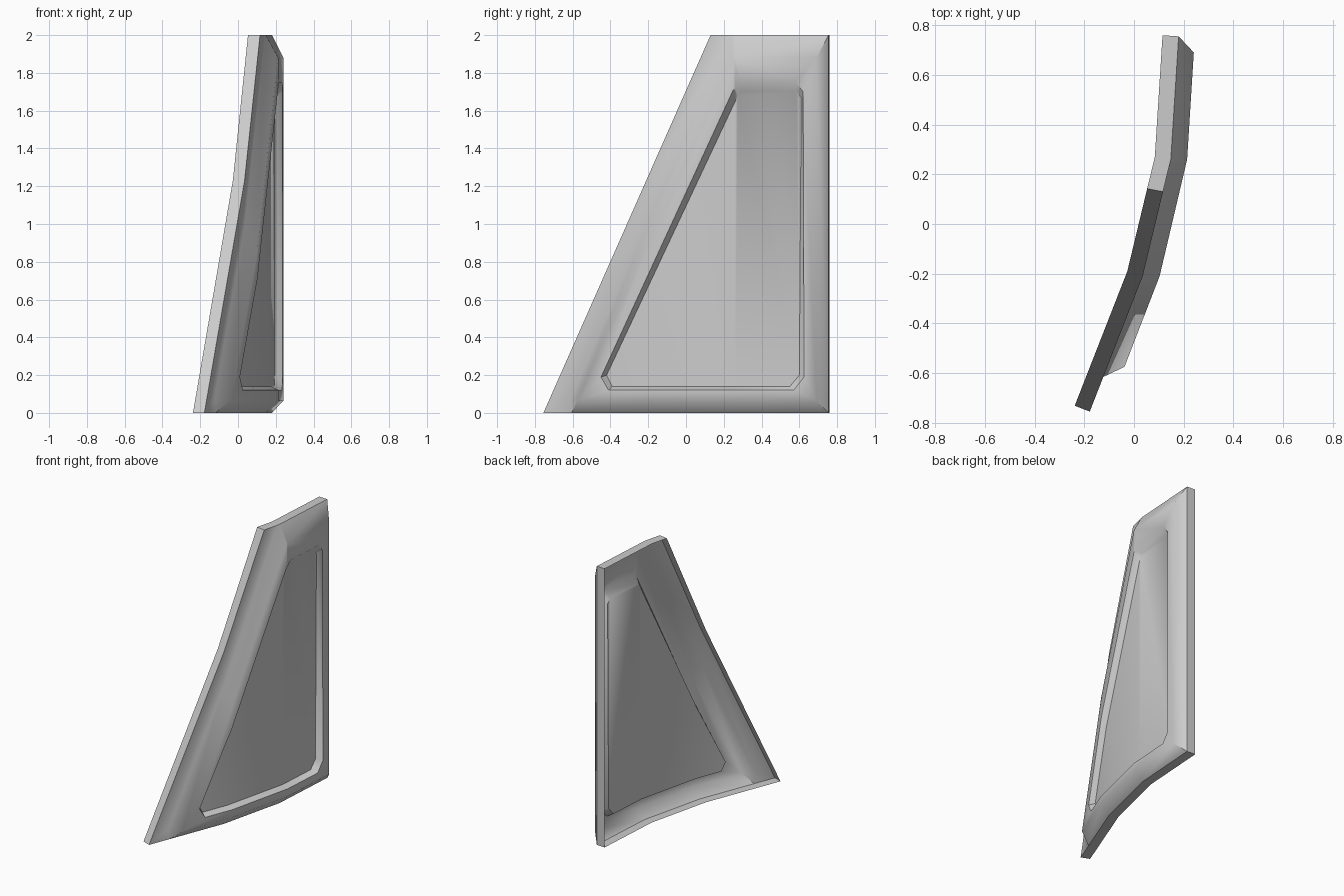
import bpy, bmesh, math
from mathutils import Vector

cube = bpy.data.objects.get("Cube")
if cube:
    bpy.data.objects.remove(cube, do_unlink=True)

LIP, RAISE, RECESS = 0.065, 0.065, 0.04
# Plan curve of the panel: y, x, slope
CURVE = [(-0.76, -0.18, 0.40), (-0.21, 0.035, 0.31), (0.26, 0.148, 0.15), (0.76, 0.18, 0.064)]


def curve_at(y):
    i = 0 if y < CURVE[1][0] else 1 if y < CURVE[2][0] else 2
    a, b = CURVE[i], CURVE[i + 1]
    t = (y - a[0]) / (b[0] - a[0])
    return a[1] + t * (b[1] - a[1]), a[2] + t * (b[2] - a[2])


bm = bmesh.new()


def ring(points, depth):
    return [bm.verts.new((depth, y, z)) for y, z in points]


# Flat pattern: flange, raised frame, window opening and recessed pane
front = ring([(-0.755, 0), (0.13, 2)], 0)
rim = ring([(-0.605, 0), (0.755, 0), (0.755, 2), (0.24, 2)], 0)
corner = ring([(-0.615, 0.075)], 0)[0]
frame = ring([(-0.575, 0.065), (0.69, 0.065), (0.69, 1.88), (0.25, 1.88)], RAISE)
opening = ring([(-0.45, 0.19), (-0.41, 0.12), (0.57, 0.12), (0.625, 0.19),
                (0.62, 1.70), (0.58, 1.75), (0.29, 1.75), (0.25, 1.71)], RAISE)
pane = ring([(-0.42, 0.20), (-0.39, 0.14), (0.55, 0.14), (0.60, 0.20),
             (0.61, 1.67), (0.585, 1.70), (0.295, 1.70), (0.275, 1.68)], RAISE - RECESS)

bm.faces.new((front[0], rim[0], corner, rim[3], front[1]))
bm.faces.new((rim[0], frame[0], corner))
for i in range(4):
    j = (i + 1) % 4
    start = corner if i == 3 else rim[j]
    bm.faces.new((rim[i], start, frame[j], frame[i]))
    bm.faces.new((frame[i], opening[2 * i + 1], opening[2 * i]))
    bm.faces.new((frame[i], frame[j], opening[2 * j], opening[2 * i + 1]))
for i in range(8):
    j = (i + 1) % 8
    bm.faces.new((opening[i], opening[j], pane[j], pane[i]))
bm.faces.new(pane)

# Fold lines
for y, _, _ in CURVE[1:3]:
    bmesh.ops.bisect_plane(bm, geom=bm.verts[:] + bm.edges[:] + bm.faces[:],
                           plane_co=(0, y, 0), plane_no=(0, 1, 0), dist=1e-5)

# Bend the sheet along the plan curve, and place the lip's inner edge
border = [e for e in bm.edges if e.is_boundary]
border_verts = {v for e in border for v in e.verts}
lip = {}
for v in bm.verts[:]:
    depth, y, z = v.co
    x, m = curve_at(y)
    length = math.sqrt(1 + m * m)
    v.co = (x + depth * length, y, z)
    if v in border_verts:
        lip[v] = bm.verts.new(v.co - Vector((1, -m, 0)) * (LIP / length))

# Lip around the outline
for e in border:
    loop = e.link_loops[0]
    a, b = loop.vert, loop.link_loop_next.vert
    bm.faces.new((b, a, lip[a], lip[b]))
    e.smooth = False

mesh = bpy.data.meshes.new("curved_panel")
bm.to_mesh(mesh)
bm.free()
panel = bpy.data.objects.new("curved_panel", mesh)
bpy.context.collection.objects.link(panel)

# Plain grey finish
grey = bpy.data.materials.new("light_grey")
grey.use_nodes = True
colour = (0.6, 0.6, 0.6, 1)
grey.diffuse_color = colour
grey.node_tree.nodes["Principled BSDF"].inputs["Base Color"].default_value = colour
mesh.materials.append(grey)

bpy.context.view_layer.objects.active = panel
panel.select_set(True)
bpy.ops.object.shade_smooth_by_angle(angle=math.radians(48))
